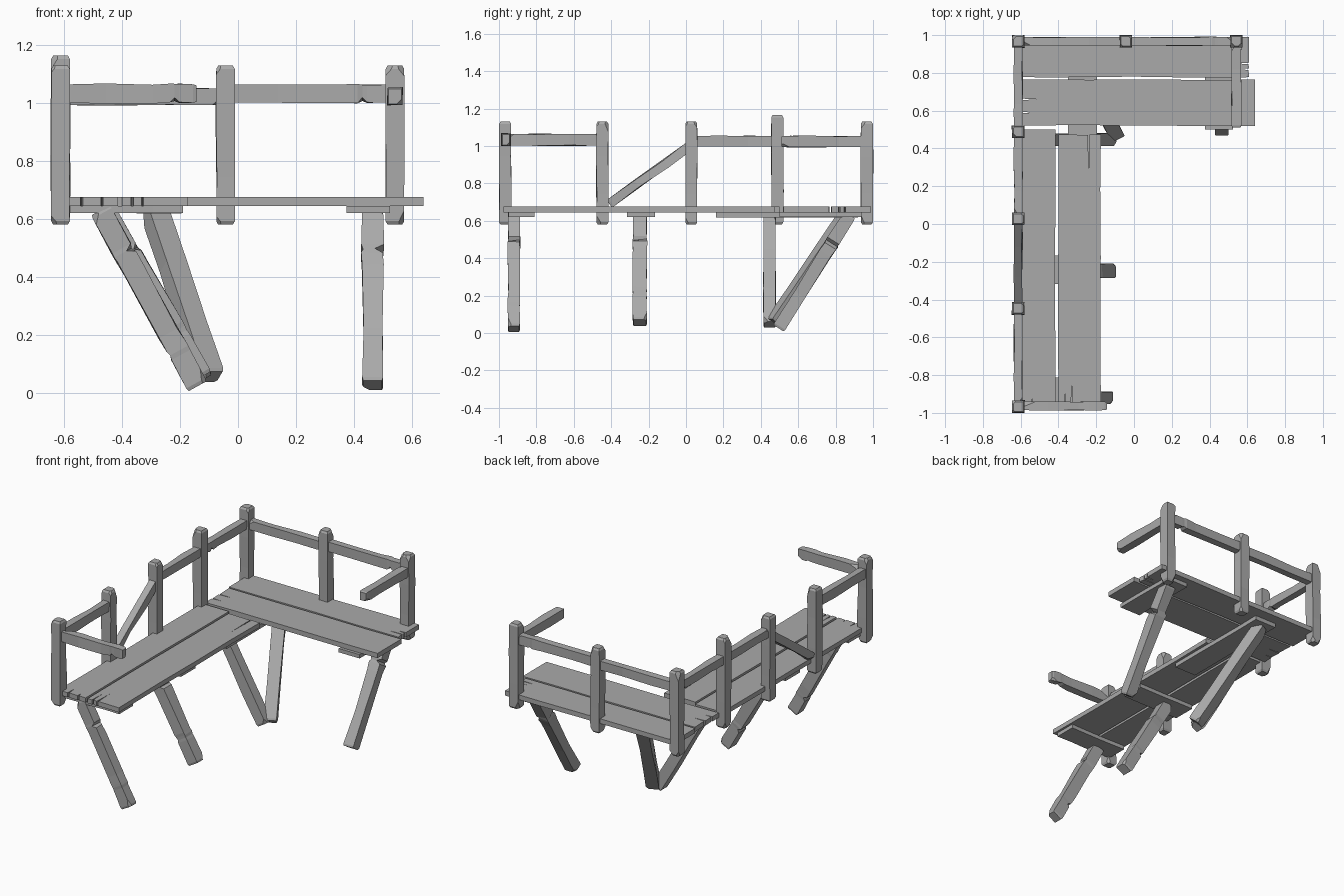
import bpy, bmesh, random
from mathutils import Vector

random.seed(7)
cube = bpy.data.objects.get("Cube")
if cube:
    bpy.data.objects.remove(cube, do_unlink=True)

wood = bpy.data.materials.new("weathered_grey")
wood.use_nodes = True
GREY = (0.4, 0.4, 0.4, 1)
wood.diffuse_color = GREY
wood.node_tree.nodes["Principled BSDF"].inputs["Base Color"].default_value = GREY


def finish(name, bm):
    bmesh.ops.recalc_face_normals(bm, faces=bm.faces)
    mesh = bpy.data.meshes.new(name)
    bm.to_mesh(mesh)
    bm.free()
    mesh.materials.append(wood)
    obj = bpy.data.objects.new(name, mesh)
    bpy.context.collection.objects.link(obj)
    return obj


def chip(bm, point, normal):
    """Slice one corner off and close the cut."""
    geom = bm.verts[:] + bm.edges[:] + bm.faces[:]
    bmesh.ops.bisect_plane(bm, geom=geom, plane_co=point, plane_no=normal, clear_outer=True)
    rim = [e for e in bm.edges if e.is_boundary]
    if rim:
        bmesh.ops.holes_fill(bm, edges=rim)


def beam(name, a, b, wide, tall, rough=0.003, inset=0.004, notches=(), chips=2):
    """Hewn timber from a to b; notches are (fraction, side, depth)."""
    a, b = Vector(a), Vector(b)
    d = (b - a).normalized()
    length = (b - a).length
    if abs(d.z) > 0.99:
        u, v = Vector((1, 0, 0)), Vector((0, 1, 0))
    else:
        u = Vector((0, 0, 1)).cross(d).normalized()
        v = d.cross(u)
    signs = [(-1, -1), (1, -1), (1, 1), (-1, 1)]
    edge = 0.012 / length
    rings = [(0, None), (edge, None), (0.3, None), (0.66, None), (1 - edge, None), (1, None)]
    for t, side, depth in notches:
        gap = 0.016 / length
        rings += [(t - gap, None), (t, (side, depth)), (t + gap, None)]
    rings.sort(key=lambda r: r[0])
    bm = bmesh.new()
    loops = []
    for t, cut in rings:
        shrink = inset if t in (0, 1) else 0
        loop = []
        for i, (su, sv) in enumerate(signs):
            wob = random.uniform(-rough, rough) if 0.1 < t < 0.9 else 0
            off = u * su * (wide / 2 - shrink + wob) + v * sv * (tall / 2 - shrink + wob)
            if cut and i in (cut[0], (cut[0] + 1) % 4):
                inward = [v, -u, -v, u][cut[0]]
                taper = 1 if i == cut[0] else 0.3
                off += inward * cut[1] * taper
            loop.append(bm.verts.new(a + d * length * t + off))
        loops.append(loop)
    for lo, hi in zip(loops, loops[1:]):
        for i in range(4):
            j = (i + 1) % 4
            bm.faces.new((lo[i], lo[j], hi[j], hi[i]))
    bm.faces.new(loops[0][::-1])
    bm.faces.new(loops[-1])
    bmesh.ops.recalc_face_normals(bm, faces=bm.faces)
    # broken corners at the two ends
    for k in range(chips):
        su, sv = random.choice(signs)
        end, out = (b, d) if k % 2 == 0 else (a, -d)
        corner = end + u * su * wide / 2 + v * sv * tall / 2
        n = (u * su + v * sv + out * random.uniform(0.4, 0.9)).normalized()
        chip(bm, corner - n * random.uniform(0.012, 0.02), n)
    return finish(name, bm)


def plank(name, x0, x1, y0, y1, z0, z1, along, start=(), end=()):
    """Board with V-shaped splits; start and end hold (position across, depth)."""
    lo, hi = (y0, y1) if along == "y" else (x0, x1)
    s0, s1 = (x0, x1) if along == "y" else (y0, y1)
    half = 0.004
    pts = [(lo, s0)]
    for s, depth in sorted(start):
        pts += [(lo, s - half), (lo + depth, s), (lo + 0.004, s + half)]
    pts += [(lo, s1)]
    for f in (0.3, 0.55, 0.8):
        pts.append((lo + (hi - lo) * f, s1 + random.uniform(-0.004, 0.002)))
    pts += [(hi, s1)]
    for s, depth in sorted(end, reverse=True):
        pts += [(hi, s + half), (hi - depth, s), (hi - 0.004, s - half)]
    pts += [(hi, s0)]
    for f in (0.75, 0.5, 0.2):
        pts.append((lo + (hi - lo) * f, s0 + random.uniform(-0.002, 0.004)))
    bm = bmesh.new()
    verts = [bm.verts.new((s, l, z0) if along == "y" else (l, s, z0)) for l, s in pts]
    face = bm.faces.new(verts)
    top = bmesh.ops.extrude_face_region(bm, geom=[face])["geom"]
    bmesh.ops.translate(bm, vec=(0, 0, z1 - z0),
                        verts=[g for g in top if isinstance(g, bmesh.types.BMVert)])
    return finish(name, bm)


# Deck boards
plank("long_deck_outer_plank", -0.61, -0.415, -0.975, 0.5, 0.645, 0.675, "y",
      start=[(-0.54, 0.07), (-0.47, 0.04)])
plank("long_deck_inner_plank", -0.4, -0.175, -0.975, 0.475, 0.645, 0.675, "y",
      start=[(-0.365, 0.1), (-0.33, 0.13)], end=[(-0.24, 0.2)])
plank("back_deck_front_plank", -0.6, 0.64, 0.52, 0.765, 0.645, 0.676, "x",
      start=[(0.66, 0.09), (0.59, 0.06)])
plank("back_deck_rear_plank", -0.61, 0.61, 0.777, 0.99, 0.645, 0.676, "x",
      end=[(0.82, 0.1), (0.85, 0.06)])

# Battens under the deck
plank("front_batten", -0.6, -0.19, -0.95, -0.81, 0.62, 0.645, "x")
plank("middle_batten", -0.6, -0.19, -0.315, -0.165, 0.62, 0.645, "x")
plank("corner_batten", -0.35, -0.195, 0.16, 0.92, 0.618, 0.645, "y")
plank("right_batten", 0.375, 0.525, 0.5, 0.95, 0.62, 0.645, "y")

# Railing posts
posts = [("front_post", -0.613, -0.967, 1.13), ("broken_rail_post", -0.613, -0.447, 1.13),
         ("middle_post", -0.613, 0.028, 1.13), ("inner_corner_post", -0.613, 0.488, 1.165),
         ("corner_post", -0.613, 0.967, 1.13), ("back_post", -0.043, 0.967, 1.13),
         ("right_post", 0.542, 0.967, 1.13)]
for name, x, y, top in posts:
    beam(name, (x, y, 0.58), (x, y, top), 0.064, 0.064, inset=0.007, chips=4)

# Handrails
beam("front_rail", (-0.59, -0.963, 1.033), (-0.143, -0.963, 1.033), 0.045, 0.064,
     notches=[(0.83, 0, 0.02)])
beam("side_rail_front", (-0.613, -0.95, 1.033), (-0.613, -0.46, 1.033), 0.045, 0.062)
beam("side_rail_middle", (-0.613, 0.04, 1.025), (-0.613, 0.48, 1.025), 0.045, 0.055)
beam("side_rail_rear", (-0.613, 0.5, 1.025), (-0.613, 0.95, 1.025), 0.045, 0.055,
     notches=[(0.17, 0, 0.012)])
beam("back_rail_left", (-0.6, 0.967, 1.022), (-0.05, 0.967, 1.022), 0.045, 0.058)
beam("back_rail_right", (-0.03, 0.967, 1.033), (0.53, 0.967, 1.033), 0.045, 0.062,
     notches=[(0.82, 0, 0.016)])
beam("right_rail", (0.542, 0.95, 1.023), (0.542, 0.51, 1.023), 0.052, 0.06)
beam("fallen_rail", (-0.613, 0.02, 1.0), (-0.613, -0.41, 0.69), 0.045, 0.05, rough=0.006)

# Slanted legs
beam("front_leg", (-0.14, -0.92, 0.022), (-0.475, -0.92, 0.63), 0.064, 0.075,
     notches=[(0.2, 0, 0.02), (0.76, 2, 0.025)])
beam("middle_leg", (-0.125, -0.247, 0.055), (-0.46, -0.247, 0.63), 0.075, 0.075,
     notches=[(0.25, 0, 0.02), (0.75, 2, 0.02)])
beam("inner_corner_leg", (-0.12, 0.447, 0.045), (-0.46, 0.447, 0.63), 0.066, 0.07)
beam("outer_corner_leg", (-0.095, 0.47, 0.055), (-0.29, 0.86, 0.63), 0.078, 0.07,
     rough=0.005)
beam("right_leg", (0.465, 0.495, 0.025), (0.465, 0.875, 0.63), 0.072, 0.07,
     rough=0.005, notches=[(0.75, 3, 0.03)])
